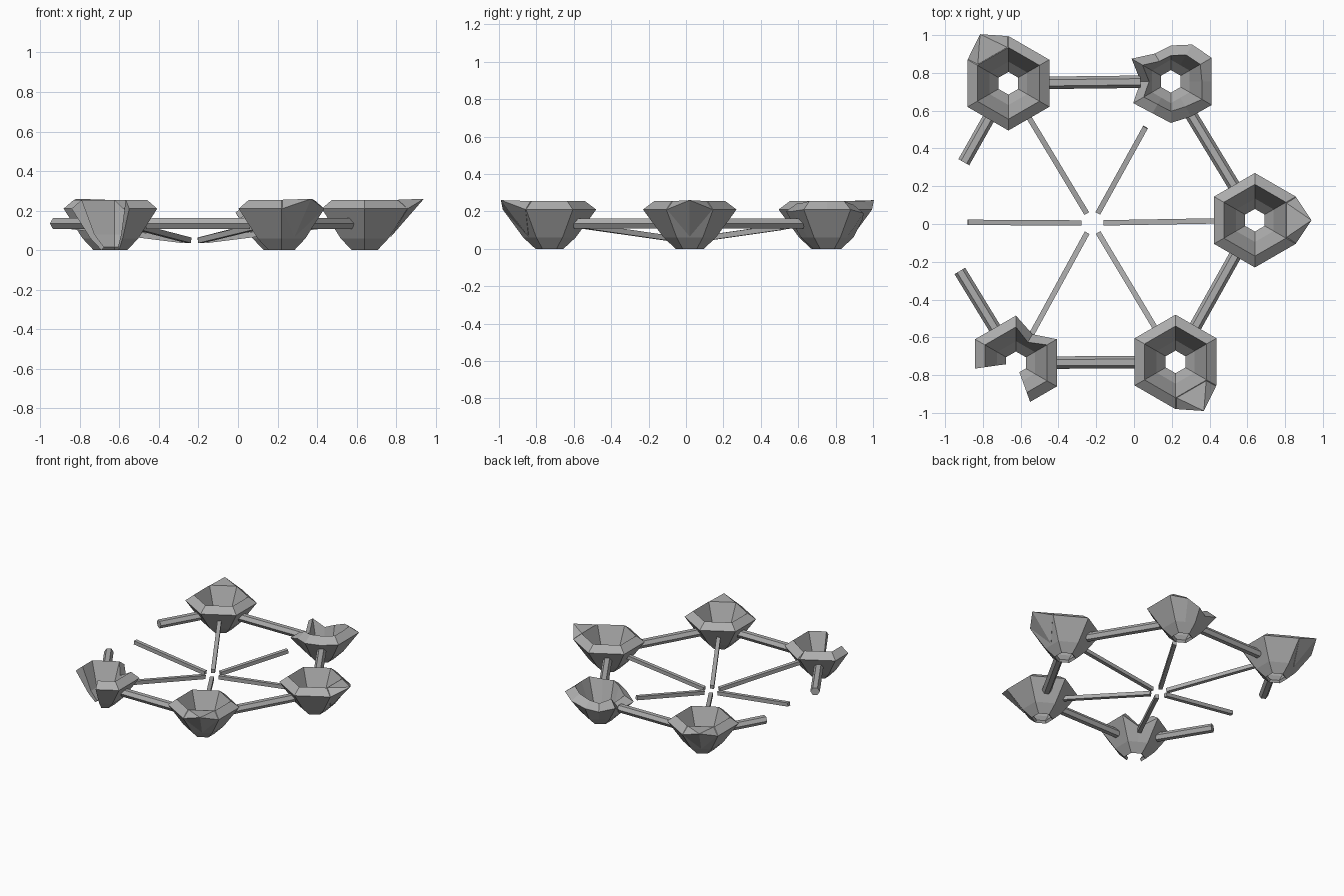
import bpy, bmesh
from math import sin, cos, radians, atan2, degrees, tau
from mathutils import Vector, Matrix

cube = bpy.data.objects.get("Cube")
if cube:
    bpy.data.objects.remove(cube, do_unlink=True)

grey = bpy.data.materials.new("stone_grey")
grey.use_nodes = True
colour = (0.42, 0.42, 0.42, 1)
grey.diffuse_color = colour
grey.node_tree.nodes["Principled BSDF"].inputs["Base Color"].default_value = colour

HUB = Vector((-0.22, 0.005, 0))
RING = 0.86
# closed wall section: underside, rim and inside, as (radius, height)
SECTION = [(0.075, 0), (0.14, 0.06), (0.25, 0.21), (0.19, 0.255), (0.115, 0.08), (0.06, 0.015)]
RIM = (2, 3)


def polar(angle, r, z=0.0):
    a = radians(angle)
    return Vector((r * cos(a), r * sin(a), z))


def finish(name, bm, place=(0, 0, 0)):
    bmesh.ops.recalc_face_normals(bm, faces=bm.faces)
    mesh = bpy.data.meshes.new(name)
    bm.to_mesh(mesh)
    bm.free()
    mesh.materials.append(grey)
    ob = bpy.data.objects.new(name, mesh)
    ob.location = place
    bpy.context.collection.objects.link(ob)
    return ob


def bowl(name, place, damage=None, gap=None):
    """Hexagonal bowl with open base; damage maps an angle to rim radius and drop."""
    bm = bmesh.new()
    damage = damage or {}
    step = 30 if damage or gap else 60
    rings = []
    for angle in range(30, 390, step):
        flat = 1 if angle % 60 else cos(radians(30))
        column = []
        for i, (r, z) in enumerate(SECTION):
            r *= flat
            if i in RIM and angle % 360 in damage:
                radius, drop = damage[angle % 360]
                r = radius if i == 2 else min(r, radius * 0.72)
                z -= drop
            column.append(bm.verts.new(polar(angle, r, z)))
        rings.append(column)
    n = len(SECTION)
    for k, a in enumerate(rings):
        b = rings[(k + 1) % len(rings)]
        for i in range(n):
            j = (i + 1) % n
            bm.faces.new((a[i], b[i], b[j], a[j]))
    # broken-out wedge
    if gap:
        for angle in gap:
            bmesh.ops.bisect_plane(bm, geom=bm.verts[:] + bm.edges[:] + bm.faces[:],
                                   plane_co=(0, 0, 0), plane_no=polar(angle + 90, 1))
        lost = []
        for f in bm.faces:
            c = f.calc_center_median()
            if gap[0] < degrees(atan2(c.y, c.x)) % 360 < gap[1]:
                lost.append(f)
        bmesh.ops.delete(bm, geom=lost, context='FACES')
        rims = [e for e in bm.edges if e.is_boundary]
        bmesh.ops.holes_fill(bm, edges=rims, sides=0)
    return finish(name, bm, place)


def spout(name, place, angle):
    """Pointed lip on the outward facet of a bowl."""
    bm = bmesh.new()
    bm.verts.new((0.30, 0, 0.26))
    bm.verts.new((0.13, 0, 0.065))
    for side in (-1, 1):
        bm.verts.new((0.218, 0.122 * side, 0.21))
        bm.verts.new((0.168, 0.09 * side, 0.255))
    bmesh.ops.convex_hull(bm, input=bm.verts[:])
    bmesh.ops.rotate(bm, verts=bm.verts, matrix=Matrix.Rotation(radians(angle), 3, 'Z'))
    return finish(name, bm, place)


def beam(name, start, end, sides, width, height, turn=0.0):
    """Prism running from start to end."""
    bm = bmesh.new()
    along = (end - start).normalized()
    across = along.cross(Vector((0, 0, 1))).normalized()
    up = across.cross(along)
    ends = []
    for p in (start, end):
        ends.append([bm.verts.new(p + across * width * cos(tau * (i + turn) / sides)
                                  + up * height * sin(tau * (i + turn) / sides))
                     for i in range(sides)])
    a, b = ends
    for i in range(sides):
        j = (i + 1) % sides
        bm.faces.new((a[i], a[j], b[j], b[i]))
    bm.faces.new(a)
    bm.faces.new(b)
    return finish(name, bm)


# bowls, by their direction from the hub
places = {
    0: Vector((0.64, 0.02, 0)),
    60: Vector((0.195, 0.755, 0)),
    120: Vector((-0.665, 0.745, 0)),
    180: Vector((-1.08, 0.01, 0)),
    240: Vector((-0.625, -0.735, 0)),
    300: Vector((0.22, -0.73, 0)),
}
for angle, name in ((0, "left"), (120, "back"), (300, "front")):
    bowl(name + "_bowl", places[angle])
    spout(name + "_spout", places[angle], angle)

battered = {30: (0.25, 0), 60: (0.225, 0.02), 90: (0.19, 0.05), 120: (0.17, 0.07),
            150: (0.24, 0.02), 180: (0.16, 0.09), 210: (0.23, 0.06), 240: (0.195, 0.02),
            270: (0.22, 0.01), 300: (0.215, 0.01)}
bowl("battered_bowl", places[60], battered)
bowl("broken_bowl", places[240], {60: (0.175, 0.06)}, gap=(188, 290))

# ring beams, with stubs where the ring is broken
order = sorted(places)
for k, angle in enumerate(order):
    after = order[(k + 1) % len(order)]
    a, b = places[angle].copy(), places[after].copy()
    run = (b - a).normalized()
    start, end = a + run * 0.16, b - run * 0.16
    if after == 180:
        end = a + run * 0.48
    if angle == 180:
        start = b - run * 0.57
    lift = Vector((0, 0, 0.135))
    beam(f"ring_beam_{k}", start + lift, end + lift, 6, 0.033, 0.031)

# spokes rising from the hub to the bowls
reach = {60: 0.58, 180: 0.66}
for k, angle in enumerate(order):
    out = (places[angle] - HUB).normalized()
    far = reach.get(angle, RING - 0.15)
    start = HUB + out * 0.06 + Vector((0, 0, 0.05))
    end = HUB + out * far + Vector((0, 0, 0.05 + (far - 0.06) * 0.125))
    beam(f"spoke_{k}", start, end, 4, 0.02, 0.02, turn=0.5)
